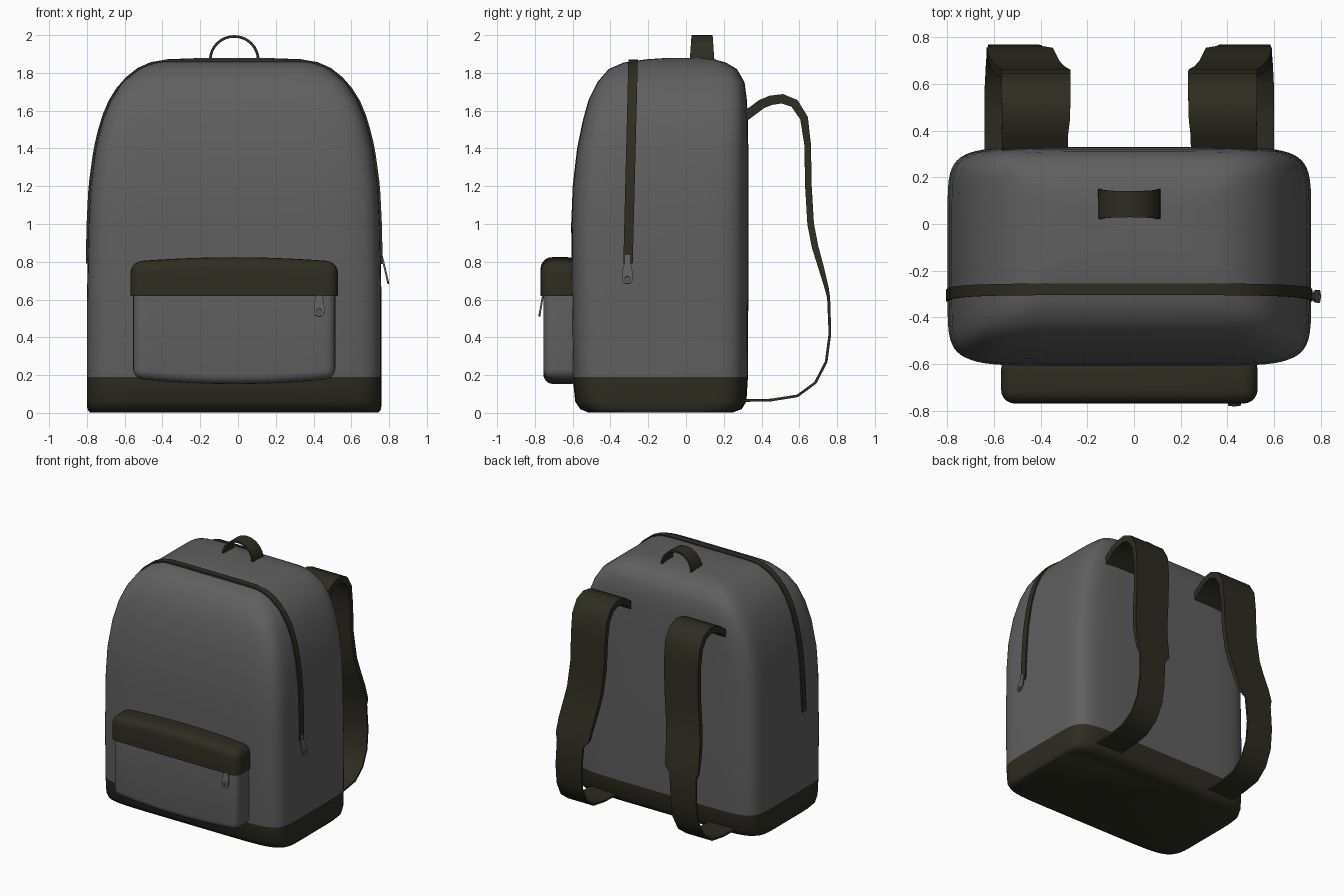
import bpy, bmesh, math
from mathutils import Vector, Matrix
from mathutils.bvhtree import BVHTree

if "Cube" in bpy.data.objects:
    bpy.data.objects.remove(bpy.data.objects["Cube"])

CX = -0.02  # symmetry plane of the bag


def material(name, rgb):
    m = bpy.data.materials.new(name)
    m.diffuse_color = (*rgb, 1)
    m.use_nodes = True
    m.node_tree.nodes["Principled BSDF"].inputs["Base Color"].default_value = m.diffuse_color
    return m


GREY = material("grey fabric", (0.115, 0.115, 0.115))
DARK = material("dark olive trim", (0.026, 0.026, 0.015))


def finish(bm, name, mats, angle=40):
    bmesh.ops.recalc_face_normals(bm, faces=bm.faces)
    me = bpy.data.meshes.new(name)
    bm.to_mesh(me)
    bm.free()
    ob = bpy.data.objects.new(name, me)
    bpy.context.collection.objects.link(ob)
    for m in mats:
        me.materials.append(m)
    bpy.ops.object.select_all(action='DESELECT')
    ob.select_set(True)
    bpy.context.view_layer.objects.active = ob
    bpy.ops.object.shade_smooth_by_angle(angle=math.radians(angle))
    return ob


def loft(bm, rings):
    loops = [[bm.verts.new(p) for p in r] for r in rings]
    n = len(loops[0])
    for a, b in zip(loops, loops[1:]):
        for i in range(n):
            j = (i + 1) % n
            bm.faces.new((a[i], a[j], b[j], b[i]))
    bm.faces.new(loops[0])
    bm.faces.new(loops[-1])


def ribbon(name, pts, axis):
    """Flat band: pts are (centre, thickness, half width), width runs along axis."""
    bm = bmesh.new()
    rings = []
    for i, (c, t, w) in enumerate(pts):
        tan = pts[min(i + 1, len(pts) - 1)][0] - pts[max(i - 1, 0)][0]
        nrm = tan.cross(axis).normalized() * t / 2
        side = axis * w
        rings.append([c + side + nrm, c - side + nrm, c - side - nrm, c + side - nrm])
    loft(bm, rings)
    return finish(bm, name, [DARK], 45)


# Body: squarish rings stacked upwards (z, half width, front y, back y)
BODY = [(.003, .765, -.52, .25), (.02, .778, -.56, .295), (.06, .78, -.587, .32),
        (.19, .78, -.6, .328), (.6, .78, -.605, .33), (1.0, .772, -.608, .33),
        (1.2, .762, -.6, .33), (1.4, .735, -.577, .33), (1.55, .698, -.546, .328),
        (1.66, .652, -.515, .322), (1.75, .592, -.47, .31), (1.82, .505, -.41, .27),
        (1.855, .43, -.33, .21), (1.872, .36, -.21, .15), (1.878, .2, -.12, .08)]


def squircle(z, hw, yf, yb, n=8, count=64):
    out = []
    for i in range(count):
        a = 2 * math.pi * (i + .5) / count
        c, s = math.cos(a), math.sin(a)
        out.append(Vector((CX + hw * math.copysign(abs(c) ** (2 / n), c),
                           (yf + yb) / 2 + (yb - yf) / 2 * math.copysign(abs(s) ** (2 / n), s), z)))
    return out


bm = bmesh.new()
loft(bm, [squircle(*r) for r in BODY])
bm.normal_update()
tree = BVHTree.FromBMesh(bm)
for f in bm.faces:  # dark base
    f.material_index = 1 if f.calc_center_median().z < .19 else 0
finish(bm, "bag_body", [GREY, DARK], 50)

# Main zip: band projected onto the body, over the top from side to side
zip_pts = []
for i in range(49):
    a = math.pi * i / 48
    d = Vector((math.cos(a), 0, math.sin(a)))
    hit = tree.ray_cast(Vector((CX, -.307, .79)), d)[0]
    y = -.307 + .025 * (hit.z - .79)
    hit = tree.ray_cast(Vector((CX, y, .79)), d)[0]
    zip_pts.append((hit, .02, .025))
ribbon("main_zip", zip_pts, Vector((0, 1, 0)))

# Carry handle, slightly pinched in the middle
handle = []
for i in range(17):
    a = math.pi * i / 16
    p = Vector((CX + .127 * math.cos(a), .085, 1.868 + .125 * math.sin(a)))
    handle.append((p, .014, .065 - .009 * math.sin(a)))
ribbon("carry_handle", handle, Vector((0, 1, 0)))

# Shoulder straps: padded top, thin webbing below (y, z, thickness, x, half width)
STRAP = [(.30, 1.56, .05, -.425, .14), (.40, 1.635, .05, -.425, .143), (.45, 1.655, .05, -.42, .145),
         (.51, 1.663, .05, -.42, .147), (.575, 1.638, .048, -.42, .148), (.625, 1.56, .042, -.42, .148),
         (.644, 1.42, .035, -.42, .147), (.648, 1.2, .035, -.425, .145), (.66, 1.0, .035, -.445, .145),
         (.683, .88, .035, -.465, .145), (.715, .77, .03, -.48, .145), (.745, .66, .022, -.49, .142),
         (.755, .61, .016, -.505, .113), (.762, .42, .014, -.515, .11), (.742, .27, .014, -.52, .11),
         (.685, .16, .014, -.525, .11), (.59, .09, .014, -.53, .11), (.45, .068, .014, -.53, .11),
         (.29, .065, .014, -.53, .11)]
for side, name in ((1, "left_strap"), (-1, "right_strap")):
    ribbon(name, [(Vector((CX + side * (x - CX), y, z)), t, w) for y, z, t, x, w in STRAP],
           Vector((1, 0, 0)))


# Front pocket: bevelled boxes bowed along the top and bottom
def soft_box(name, hw, y0, y1, z0, z1, r, bow, mat, cut=None):
    bm = bmesh.new()
    bmesh.ops.create_cube(bm, size=1)
    for v in bm.verts:
        v.co = Vector((CX + v.co.x * 2 * hw, (y0 + y1) / 2 + v.co.y * (y1 - y0),
                       (z0 + z1) / 2 + v.co.z * (z1 - z0)))
    bmesh.ops.bevel(bm, geom=bm.edges[:], offset=r, segments=5, profile=.5, affect='EDGES')
    for i in range(-4, 5):
        bmesh.ops.bisect_plane(bm, geom=bm.verts[:] + bm.edges[:] + bm.faces[:],
                               plane_co=(CX + i * hw / 5, 0, 0), plane_no=(1, 0, 0))
    if cut:
        bmesh.ops.bisect_plane(bm, geom=bm.verts[:] + bm.edges[:] + bm.faces[:],
                               plane_co=(0, 0, cut), plane_no=(0, 0, 1), clear_inner=True)
        bmesh.ops.holes_fill(bm, edges=[e for e in bm.edges if e.is_boundary])
    mid = cut or (z0 + z1) / 2
    for v in bm.verts:
        k = 1 - ((v.co.x - CX) / hw) ** 2
        if v.co.z > mid + .06:
            v.co.z += bow * k
        elif v.co.z < mid - .06:
            v.co.z -= bow * k
    return finish(bm, name, [mat], 40)


soft_box("front_pocket", .535, -.755, -.56, .183, .74, .05, .03, GREY)
soft_box("pocket_flap", .55, -.77, -.565, .45, .80, .06, .024, DARK, cut=.62)


# Zip pulls: tapered tab with a hole, and a small slider block
def zip_pull(name, matrix):
    bm = bmesh.new()
    n, t = 20, .005
    sets = []
    for dy in (-t, t):
        outer, inner = [], []
        for i in range(n):
            a = 2 * math.pi * i / n
            c, s = math.cos(a), math.sin(a)
            z = .028 * s if s <= .01 else .028 * s + .072 * s ** .5
            outer.append(bm.verts.new((.028 * c * (1 if s < .01 else 1 - .15 * s), dy, z)))
            inner.append(bm.verts.new((.013 * c, dy, .013 * s)))
        sets.append((outer, inner))
    (o0, i0), (o1, i1) = sets
    for a, b in ((o0, i0), (i0, i1), (i1, o1), (o1, o0)):
        for i in range(n):
            j = (i + 1) % n
            bm.faces.new((a[i], a[j], b[j], b[i]))
    bmesh.ops.create_cube(bm, size=1, matrix=Matrix.Translation((0, .006, .105))
                          @ Matrix.Diagonal((.028, .02, .045, 1)))
    bm.transform(matrix)
    finish(bm, name, [GREY], 30)


zip_pull("pocket_zip_pull", Matrix.Translation((.43, -.772, .538)) @ Matrix.Rotation(math.radians(-10), 4, 'X'))
zip_pull("main_zip_pull", Matrix.Translation((.79, -.31, .71)) @ Matrix.Rotation(math.radians(90), 4, 'Z')
         @ Matrix.Rotation(math.radians(-13), 4, 'X'))
